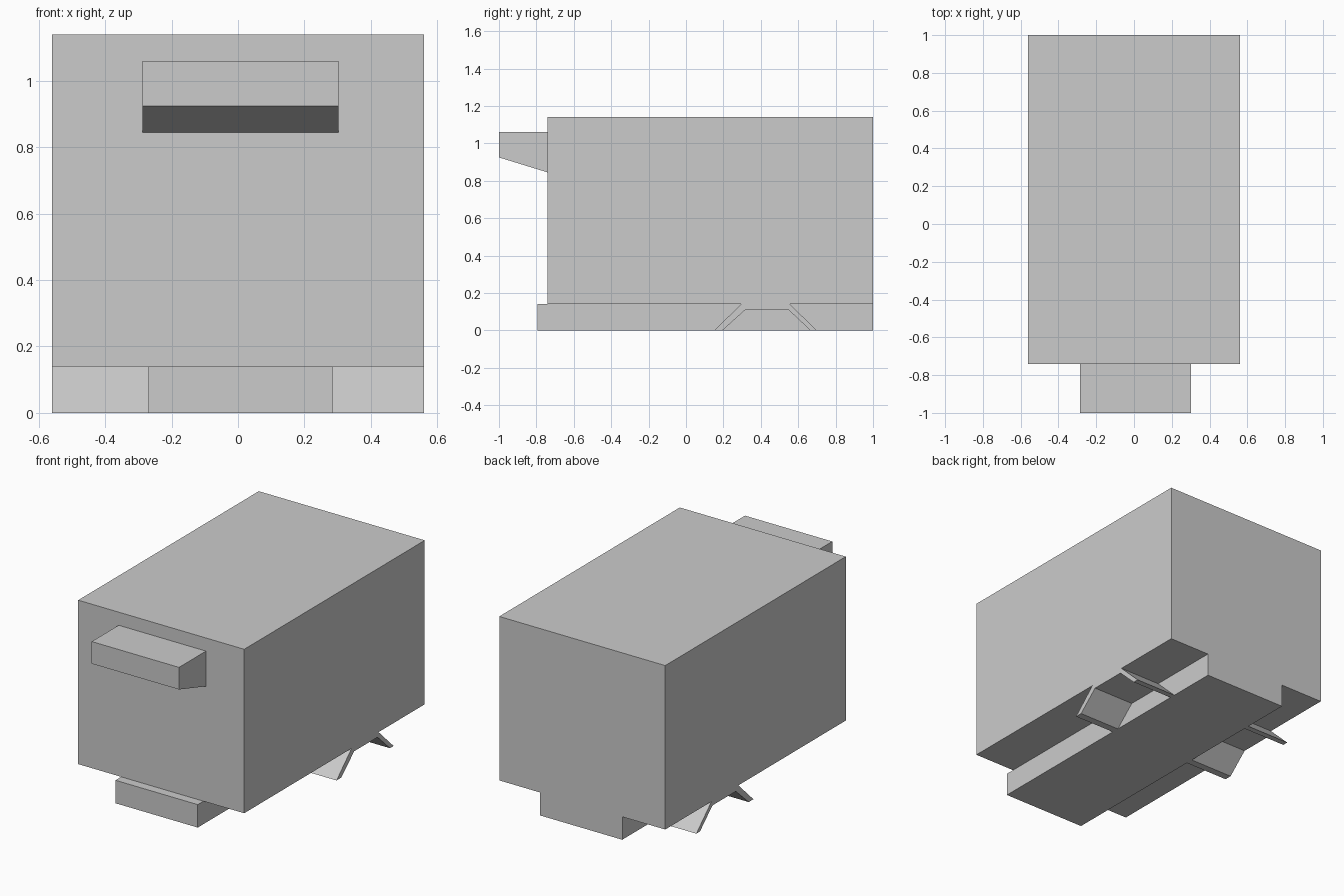
import bpy
import bmesh

cube = bpy.data.objects.get("Cube")
if cube:
    bpy.data.objects.remove(cube, do_unlink=True)

grey = bpy.data.materials.new("light grey")
grey.use_nodes = True
colour = (0.6, 0.6, 0.6, 1)
grey.diffuse_color = colour
grey.node_tree.nodes["Principled BSDF"].inputs["Base Color"].default_value = colour


def extrude_profile(name, profile, x0, x1):
    """Solid made by sweeping a closed (y, z) profile from x0 to x1."""
    bm = bmesh.new()
    face = bm.faces.new([bm.verts.new((x0, y, z)) for y, z in profile])
    swept = bmesh.ops.extrude_face_region(bm, geom=[face])["geom"]
    moved = [v for v in swept if isinstance(v, bmesh.types.BMVert)]
    bmesh.ops.translate(bm, verts=moved, vec=(x1 - x0, 0, 0))
    bmesh.ops.recalc_face_normals(bm, faces=bm.faces)
    mesh = bpy.data.meshes.new(name)
    bm.to_mesh(mesh)
    bm.free()
    mesh.materials.append(grey)
    obj = bpy.data.objects.new(name, mesh)
    bpy.context.collection.objects.link(obj)
    return obj


def rectangle(y0, y1, z0, z1):
    return [(y0, z0), (y1, z0), (y1, z1), (y0, z1)]


half_width = 0.56
floor_z = 0.14
frame_right, frame_left = -0.27, 0.285

# Main box and the narrow frame below it
extrude_profile("body", rectangle(-0.74, 1, floor_z, 1.14), -half_width, half_width)
extrude_profile("underframe", rectangle(-0.795, 1, 0, floor_z), frame_right, frame_left)

# Overhanging box on the front, with a sloped underside
extrude_profile("front_box", [(-1, 0.925), (-0.74, 0.845), (-0.74, 1.06), (-1, 1.06)],
                -0.287, 0.302)

# Wheel arches: thin bent plates on both sides of the frame
arch = [(0.15, 0), (0.295, floor_z), (0.555, floor_z), (0.70, 0),
        (0.665, 0), (0.545, 0.113), (0.32, 0.113), (0.195, 0)]
extrude_profile("right_wheel_arch", arch, -half_width, frame_right)
extrude_profile("left_wheel_arch", arch, frame_left, half_width)
